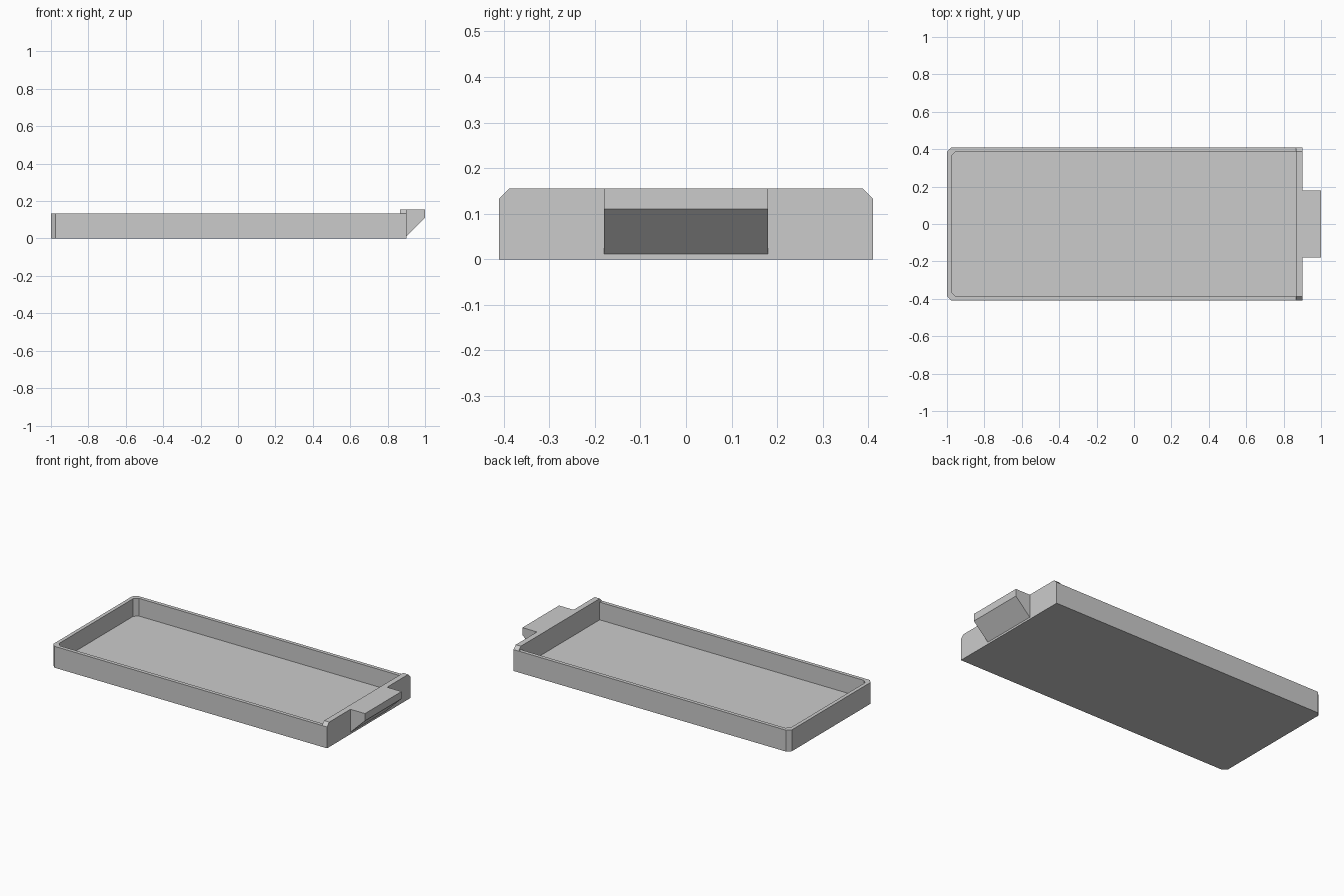
import bpy
import bmesh
from mathutils import Vector

cube = bpy.data.objects.get("Cube")
if cube:
    bpy.data.objects.remove(cube, do_unlink=True)

grey = bpy.data.materials.new("light_grey")
grey.use_nodes = True
colour = (0.6, 0.6, 0.6, 1)
grey.diffuse_color = colour
grey.node_tree.nodes["Principled BSDF"].inputs["Base Color"].default_value = colour


def prism(name, points, offset):
    """Extrude a flat outline by an offset into a solid object."""
    bm = bmesh.new()
    face = bm.faces.new([bm.verts.new(p) for p in points])
    result = bmesh.ops.extrude_face_region(bm, geom=[face], use_keep_orig=True)
    verts = [g for g in result["geom"] if isinstance(g, bmesh.types.BMVert)]
    bmesh.ops.translate(bm, verts=verts, vec=Vector(offset))
    bmesh.ops.recalc_face_normals(bm, faces=bm.faces[:])
    mesh = bpy.data.meshes.new(name)
    bm.to_mesh(mesh)
    bm.free()
    mesh.materials.append(grey)
    obj = bpy.data.objects.new(name, mesh)
    bpy.context.collection.objects.link(obj)
    return obj


def tray_outline(x0, x1, half, cut, z):
    """Rectangle with its two far corners cut off."""
    return [(x1, -half, z), (x1, half, z), (x0 + cut, half, z),
            (x0, half - cut, z), (x0, cut - half, z), (x0 + cut, -half, z)]


half_width, rim, top = 0.41, 0.133, 0.155
wall, end_in, end_out = 0.023, 0.865, 0.9

# Tray body, hollowed above a thin floor
tray = prism("tray", tray_outline(-1, end_in, half_width, wall, 0), (0, 0, rim))
cavity = prism("cavity_cutter",
               tray_outline(wall - 1, end_out, half_width - wall, wall, wall),
               (0, 0, top))
cavity.hide_render = True
cut = tray.modifiers.new("hollow", "BOOLEAN")
cut.operation = "DIFFERENCE"
cut.solver = "EXACT"
cut.object = cavity
bpy.context.view_layer.objects.active = tray
bpy.ops.object.modifier_apply(modifier=cut.name)
bpy.data.objects.remove(cavity, do_unlink=True)

# Raised end wall with bevelled top corners
shoulder = half_width - (top - rim)
prism("end_wall",
      [(end_in, -half_width, 0), (end_in, half_width, 0),
       (end_in, half_width, rim), (end_in, shoulder, top),
       (end_in, -shoulder, top), (end_in, -half_width, rim)],
      (end_out - end_in, 0, 0))

# Wedge-shaped pull tab on the end wall
tab = 0.18
prism("pull_tab",
      [(end_out, -tab, 0.012), (1, -tab, 0.11), (1, -tab, top), (end_out, -tab, top)],
      (0, 2 * tab, 0))
